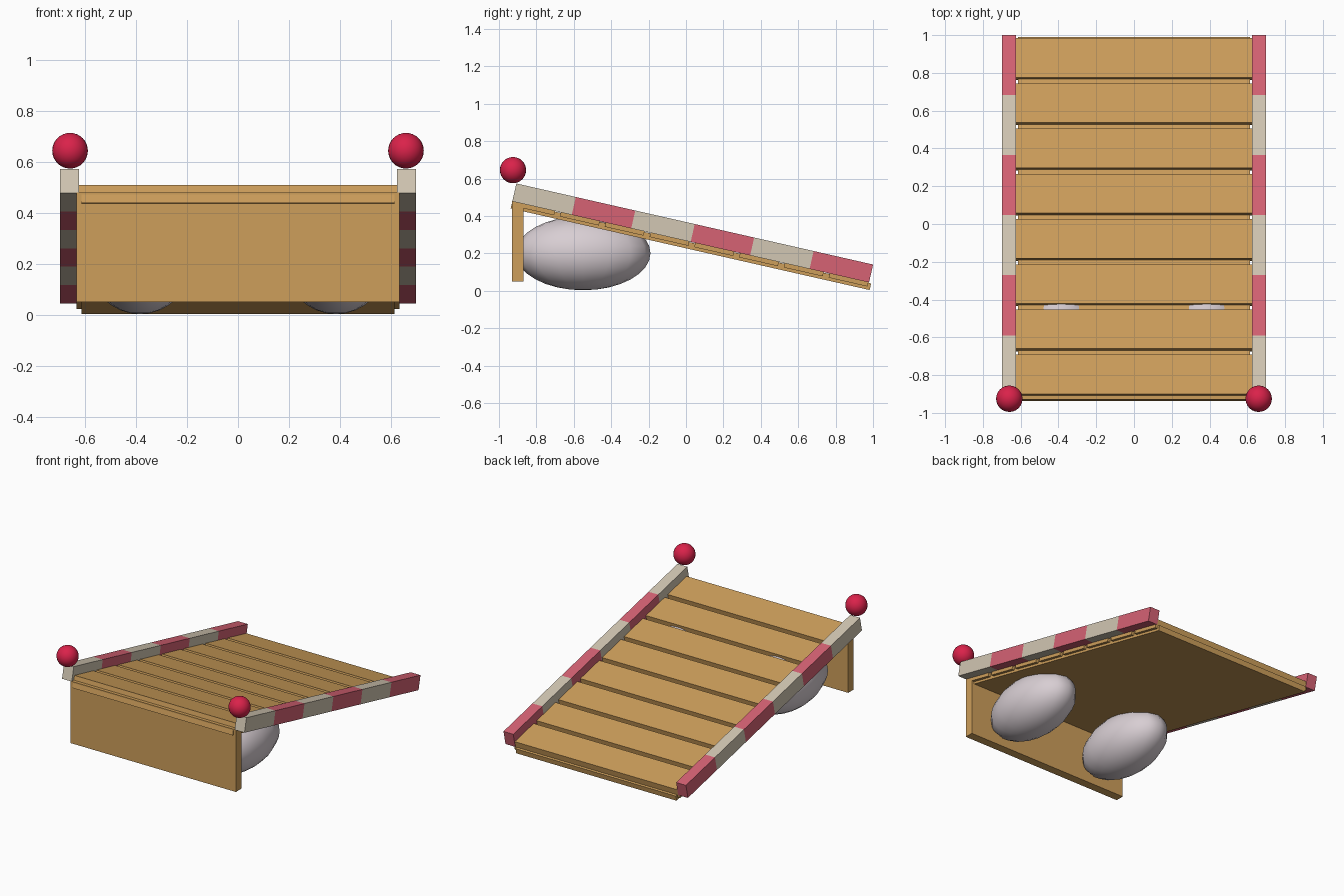
import bpy, bmesh, math
from mathutils import Matrix, Vector

if "Cube" in bpy.data.objects:
    bpy.data.objects.remove(bpy.data.objects["Cube"])


def mat(name, r, g, b):
    lin = lambda c: ((c / 255 + 0.055) / 1.055) ** 2.4
    m = bpy.data.materials.new(name)
    m.diffuse_color = (lin(r), lin(g), lin(b), 1)
    m.use_nodes = True
    m.node_tree.nodes["Principled BSDF"].inputs["Base Color"].default_value = m.diffuse_color
    return m


WOOD = mat("wood", 206, 159, 91)
PINK = mat("faded red paint", 214, 98, 116)
CREAM = mat("cream paint", 210, 199, 179)
RED = mat("crimson", 218, 34, 74)
STONE = mat("pale stone", 216, 206, 211)

# Sloped frame: local y runs down the ramp, local z is the ramp normal
SLOPE = Matrix.Translation((0, 0.025, 0.2613)) @ Matrix.Rotation(math.radians(-12.8), 4, 'X')


def finish(name, bm, mats, matrix=None):
    me = bpy.data.meshes.new(name)
    bm.to_mesh(me)
    bm.free()
    for m in mats:
        me.materials.append(m)
    ob = bpy.data.objects.new(name, me)
    bpy.context.collection.objects.link(ob)
    if matrix is not None:
        ob.matrix_world = matrix
    return ob


def add_box(bm, lo, hi):
    lo, hi = Vector(lo), Vector(hi)
    m = Matrix.Translation((lo + hi) / 2) @ Matrix.Diagonal((*(hi - lo), 1))
    bmesh.ops.create_cube(bm, size=1, matrix=m)


def box(name, lo, hi, mats, matrix=None):
    bm = bmesh.new()
    add_box(bm, lo, hi)
    return finish(name, bm, mats, matrix)


def ball(name, loc, radii, seg, rings, m):
    bm = bmesh.new()
    bmesh.ops.create_uvsphere(bm, u_segments=seg, v_segments=rings, radius=1,
                              matrix=Matrix.Diagonal((*radii, 1)))
    for f in bm.faces:
        f.smooth = True
    return finish(name, bm, [m], Matrix.Translation(loc))


# Backing sheet under the planks
box("ramp_base", (-0.615, -0.978, -0.039), (0.615, 0.99, -0.003), [WOOD], SLOPE)

# Eight cross planks with narrow gaps
bm = bmesh.new()
for i in range(8):
    y = -0.957 + i * 0.2455
    add_box(bm, (-0.635, y, -0.023), (0.635, y + 0.213, 0.038))
finish("planks", bm, [WOOD], SLOPE)

# Upright board closing the high end
box("front_board", (-0.635, -0.93, 0.05), (0.635, -0.87, 0.48), [WOOD])

for side, s in (("left", -1), ("right", 1)):
    # Striped rail, cut into six equal bands
    bm = bmesh.new()
    x0, x1 = sorted((s * 0.625, s * 0.70))
    add_box(bm, (x0, -0.978, 0), (x1, 0.978, 0.098))
    for k in range(1, 6):
        bmesh.ops.bisect_plane(bm, geom=bm.verts[:] + bm.edges[:] + bm.faces[:],
                               plane_co=(0, -0.978 + k * 0.326, 0), plane_no=(0, 1, 0))
    for f in bm.faces:
        band = int((f.calc_center_median().y + 0.978) / 0.326)
        f.material_index = min(band, 5) % 2
    finish(side + "_rail", bm, [CREAM, PINK], SLOPE)
    # Ball on the high end of the rail
    ball(side + "_rail_ball", (s * 0.66, -0.925, 0.645), (0.07, 0.07, 0.07), 24, 16, RED)
    # Boulder holding up the ramp
    ball(side + "_boulder", (s * 0.385, -0.55, 0.201), (0.2, 0.36, 0.198), 16, 16, STONE)
